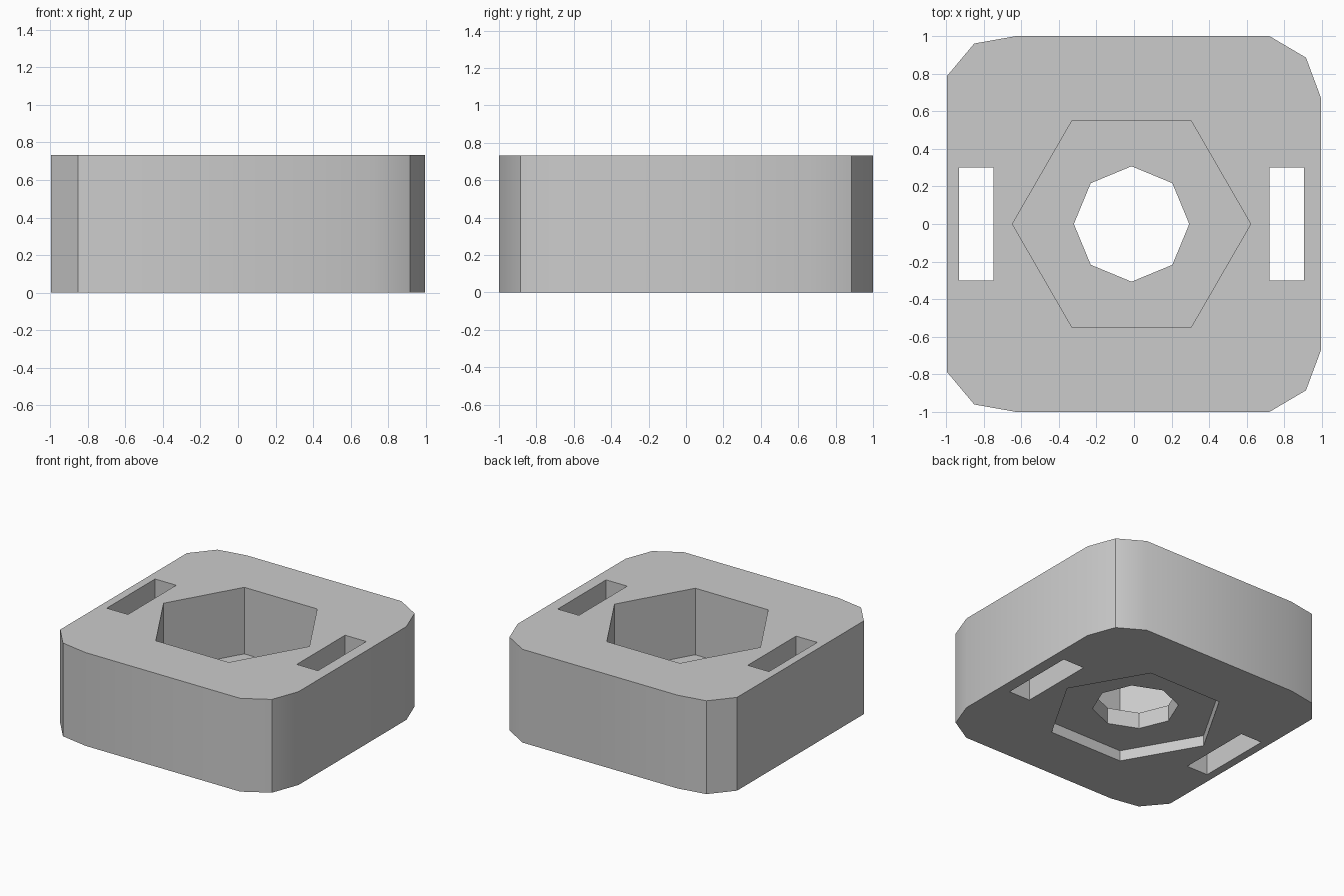
import bpy, bmesh, math

cube = bpy.data.objects.get("Cube")
if cube:
    bpy.data.objects.remove(cube, do_unlink=True)

HEIGHT = 0.733
CENTRE_X = -0.013      # shared axis of hole, pockets and slots
SEAT_Z = 0.21          # floor of the upper hex pocket
RECESS_Z = 0.083       # ceiling of the lower hex recess

grey = bpy.data.materials.new("matte grey")
grey.use_nodes = True
grey.diffuse_color = (0.6, 0.6, 0.6, 1)
grey.node_tree.nodes["Principled BSDF"].inputs["Base Color"].default_value = (0.6, 0.6, 0.6, 1)


def prism(name, outline, z0, z1):
    """Extrude a flat outline from z0 to z1."""
    bm = bmesh.new()
    face = bm.faces.new([bm.verts.new((x, y, z0)) for x, y in outline])
    result = bmesh.ops.extrude_face_region(bm, geom=[face])
    for v in result["geom"]:
        if isinstance(v, bmesh.types.BMVert):
            v.co.z = z1
    bmesh.ops.recalc_face_normals(bm, faces=bm.faces)
    mesh = bpy.data.meshes.new(name)
    bm.to_mesh(mesh)
    bm.free()
    mesh.materials.append(grey)
    obj = bpy.data.objects.new(name, mesh)
    bpy.context.collection.objects.link(obj)
    return obj


def polygon(sides, radius):
    step = math.tau / sides
    return [(CENTRE_X + radius * math.cos(i * step), radius * math.sin(i * step))
            for i in range(sides)]


def rectangle(x, half_x, half_y):
    return [(x - half_x, -half_y), (x + half_x, -half_y),
            (x + half_x, half_y), (x - half_x, half_y)]


# Block with uneven faceted corners, mirrored front to back
back_edge = [(0.995, 0.67), (0.915, 0.885), (0.72, 1.0),
             (-0.625, 1.0), (-0.85, 0.96), (-0.995, 0.787)]
outline = back_edge + [(x, -y) for x, y in reversed(back_edge)]
block = prism("block", outline, 0, HEIGHT)

# Hex pockets above and below, octagonal bore and two strap slots
hexagon = polygon(6, 0.634)
cutters = [
    prism("upper_hex_cutter", hexagon, SEAT_Z, HEIGHT + 0.1),
    prism("lower_hex_cutter", hexagon, -0.1, RECESS_Z),
    prism("bore_cutter", polygon(8, 0.307), -0.2, HEIGHT + 0.2),
]
for side, name in ((1, "left"), (-1, "right")):
    slot = rectangle(CENTRE_X + side * 0.826, 0.092, 0.3)
    cutters.append(prism(name + "_slot_cutter", slot, -0.1, HEIGHT + 0.1))

bpy.context.view_layer.objects.active = block
for cutter in cutters:
    mod = block.modifiers.new(cutter.name, "BOOLEAN")
    mod.operation = "DIFFERENCE"
    mod.solver = "EXACT"
    mod.object = cutter
    bpy.ops.object.modifier_apply(modifier=mod.name)
    bpy.data.objects.remove(cutter, do_unlink=True)

# Blend the shallow corner facets, keep the rest crisp
bpy.ops.object.select_all(action="DESELECT")
block.select_set(True)
bpy.ops.object.shade_smooth_by_angle(angle=math.radians(33))
